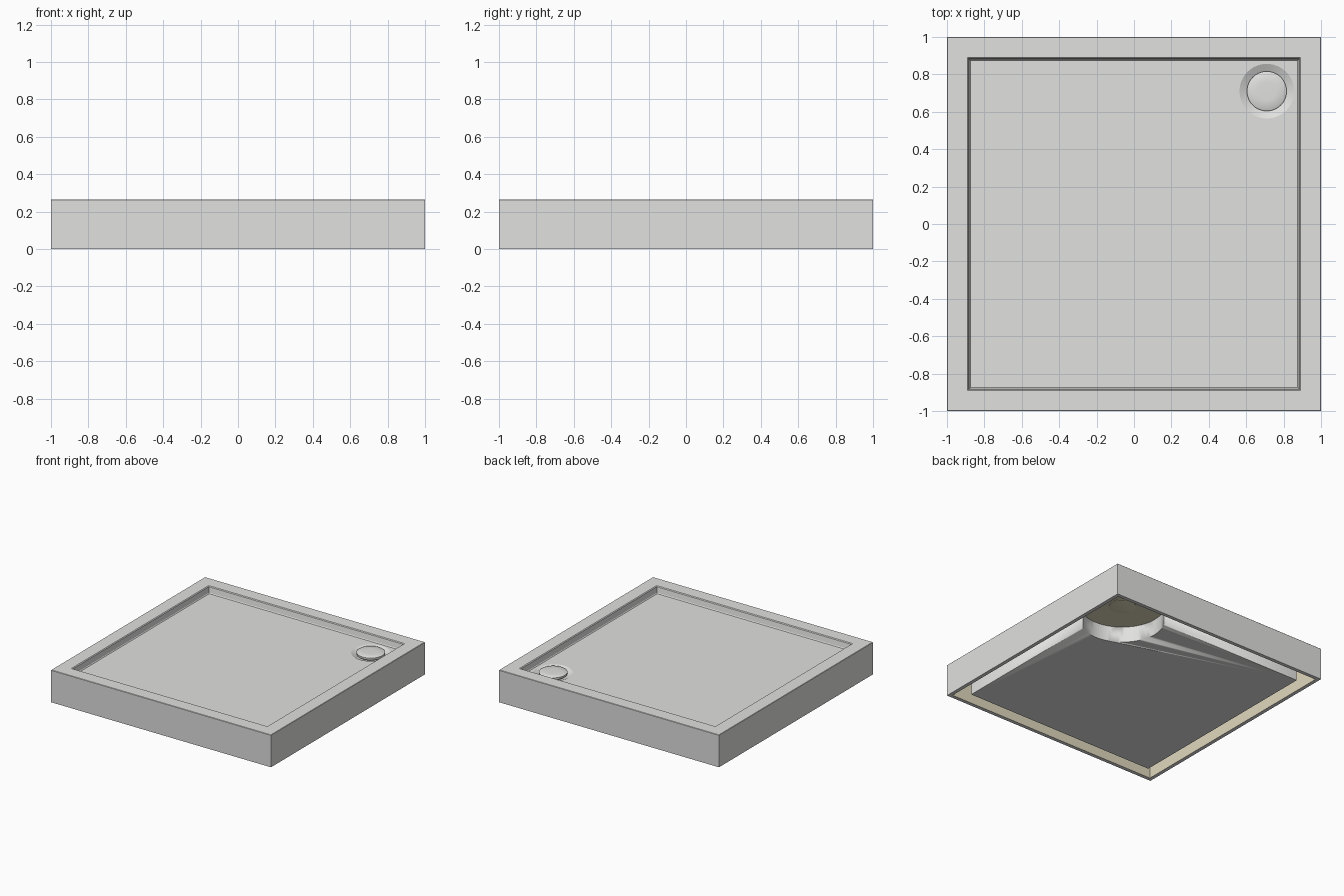
import bpy
import bmesh
from math import radians

old = bpy.data.objects.get("Cube")
if old:
    bpy.data.objects.remove(old, do_unlink=True)


def material(name, rgb):
    mat = bpy.data.materials.new(name)
    mat.use_nodes = True
    mat.diffuse_color = (*rgb, 1)
    mat.node_tree.nodes["Principled BSDF"].inputs["Base Color"].default_value = (*rgb, 1)
    return mat


grey = material("pale_grey", (0.75, 0.75, 0.74))
cream = material("cream_lining", (0.75, 0.69, 0.51))
DRAIN = 0.71        # drain centre in x and y
FLOOR = 0.21        # height of the tray floor
UNDER = 0.13        # underside of the tray floor


def finish(bm, name, mats):
    bmesh.ops.recalc_face_normals(bm, faces=bm.faces)
    mesh = bpy.data.meshes.new(name)
    bm.to_mesh(mesh)
    bm.free()
    obj = bpy.data.objects.new(name, mesh)
    for mat in mats:
        mesh.materials.append(mat)
    bpy.context.collection.objects.link(obj)
    return obj


def square_lathe(name, profile, mats, inner_from=None):
    """Stack square rings given as (half width, height) and cap both ends."""
    bm = bmesh.new()
    rings = [[bm.verts.new((sx * s, sy * s, z))
              for sx, sy in ((1, 1), (-1, 1), (-1, -1), (1, -1))] for s, z in profile]
    for n, (a, b) in enumerate(zip(rings, rings[1:])):
        for i in range(4):
            j = (i + 1) % 4
            face = bm.faces.new((a[i], a[j], b[j], b[i]))
            face.material_index = int(inner_from is not None and n >= inner_from)
    bm.faces.new(rings[0])
    cap = bm.faces.new(rings[-1])
    cap.material_index = int(inner_from is not None)
    return finish(bm, name, mats)


def disc_lathe(name, profile, mats):
    """Turn (radius, height) points around the drain axis, capped at both ends."""
    bm = bmesh.new()
    rings = []
    for r, z in profile:
        ring = bmesh.ops.create_circle(bm, segments=64, radius=r)["verts"]
        bmesh.ops.translate(bm, verts=ring, vec=(DRAIN, DRAIN, z))
        rings.append(ring)
    for a, b in zip(rings, rings[1:]):
        for i in range(64):
            j = (i + 1) % 64
            bm.faces.new((a[i], a[j], b[j], b[i]))
    bm.faces.new(rings[0])
    bm.faces.new(rings[-1])
    return finish(bm, name, mats)


def cut(obj, cutter):
    mod = obj.modifiers.new("cut", "BOOLEAN")
    mod.operation = "DIFFERENCE"
    mod.solver = "EXACT"
    mod.object = cutter
    cutter.hide_render = True
    cutter.hide_set(True)
    cutter.display_type = "WIRE"


def smooth(obj):
    bpy.ops.object.select_all(action="DESELECT")
    obj.select_set(True)
    bpy.context.view_layer.objects.active = obj
    bpy.ops.object.shade_smooth_by_angle(angle=radians(35))


# Tray shell: sunken floor, rim, skirt, then the lined underside
tray = square_lathe("tray_shell", [
    (0.873, FLOOR), (0.878, FLOOR + 0.006), (0.885, 0.259), (0.891, 0.265),
    (0.997, 0.265), (1, 0.262), (1, 0), (0.97, 0),
    (0.97, 0.235), (0.915, 0.235), (0.9, UNDER)], [grey, cream], inner_from=7)

# Shallow dish in the floor around the drain
dish = disc_lathe("dish_cutter", [(0.105, FLOOR - 0.02), (0.15, FLOOR + 0.002)], [grey, cream])
cut(tray, dish)

# Support block with a round clearance for the waste, open at the corner
block = square_lathe("support_block", [(0.87, 0), (0.87, UNDER)], [grey])
clearance = disc_lathe("clearance_cutter", [(0.318, -0.1), (0.318, 0.3)], [grey])
smooth(clearance)
cut(block, clearance)
smooth(block)

# Domed drain cover
cover = disc_lathe("drain_cover", [
    (0.09, FLOOR - 0.022), (0.105, FLOOR - 0.01), (0.106, FLOOR + 0.006),
    (0.1, FLOOR + 0.01), (0.05, FLOOR + 0.012)], [grey])
smooth(cover)

# Waste boss under the floor
boss = disc_lathe("waste_boss", [(0.1, UNDER + 0.01), (0.1, UNDER - 0.004), (0.09, UNDER - 0.006)], [cream])
smooth(boss)
